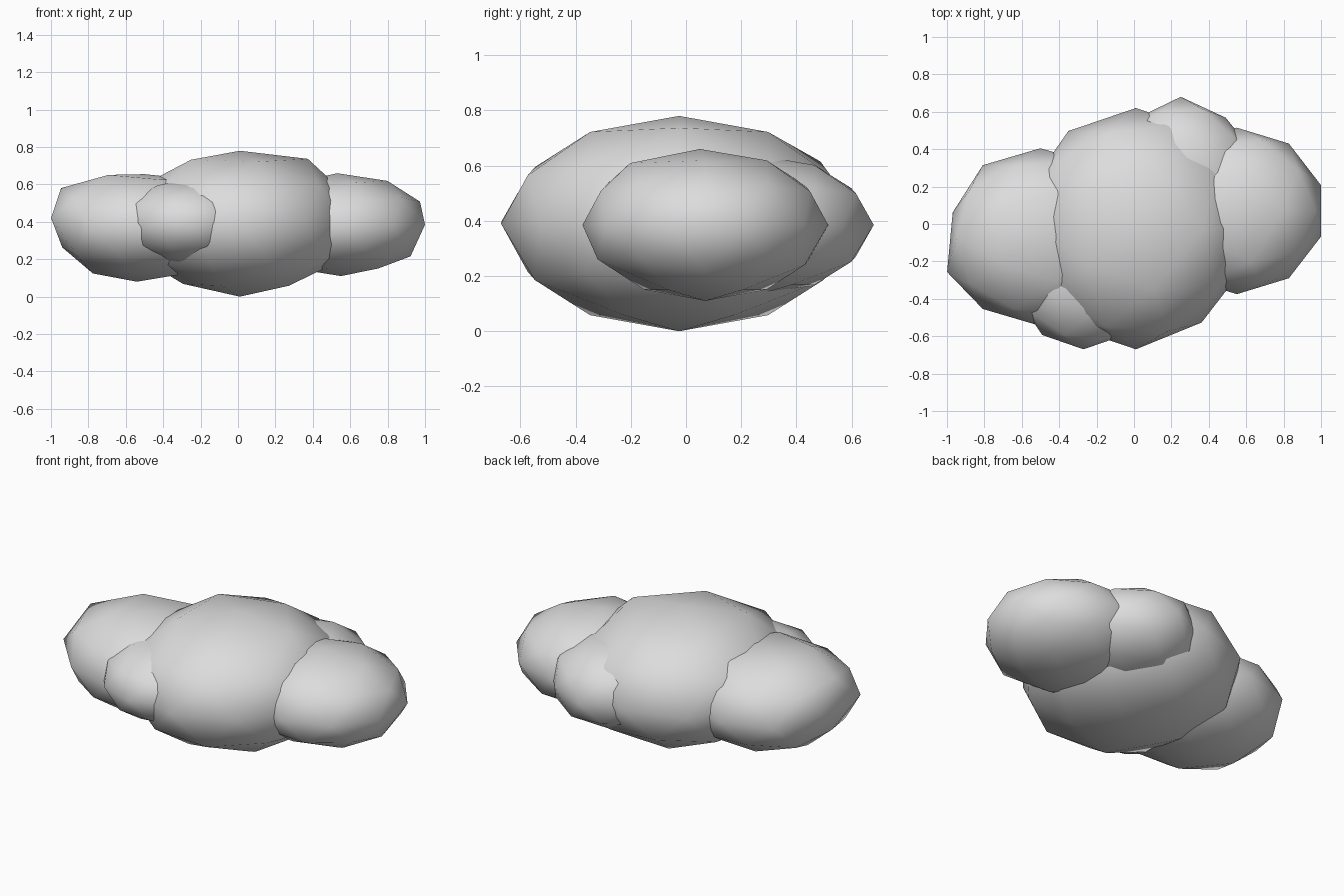
import bpy
from mathutils import Vector

# one pale grey for the whole cloud
grey = bpy.data.materials.new("cloud_grey")
grey.diffuse_color = (0.72, 0.72, 0.72, 1)


def puff(name, centre, radii, dents=()):
    """Low-poly, smooth-shaded ellipsoid; dents are (direction, offset) corner shifts."""
    bpy.ops.mesh.primitive_ico_sphere_add(subdivisions=2, radius=1)
    ob = bpy.context.object
    ob.name = name
    verts = ob.data.vertices
    picked = [(min(verts, key=lambda v: (v.co - Vector(d)).length).index, Vector(o))
              for d, o in dents]
    for v in verts:
        v.co = [c + r * k for c, r, k in zip(centre, radii, v.co)]
    for i, offset in picked:
        verts[i].co += offset
    ob.data.materials.append(grey)
    bpy.ops.object.shade_smooth()
    return ob


# large middle puff
puff("middle_puff", (0.01, -0.025, 0.39), (0.615, 0.645, 0.39), [
    ((.526, 0, .851), (.04, 0, .015)), ((-.425, .309, .851), (0, 0, .01)),
    ((-.425, -.309, .851), (0, 0, .01)), ((-.263, .809, .526), (0, -.01, .02)),
    ((.588, -.809, 0), (-.01, .02, 0)), ((-.526, 0, -.851), (.02, 0, .01))])

# side puffs
puff("left_puff", (-0.50, -0.07, 0.375), (0.525, 0.475, 0.295), [
    ((-.951, -.309, 0), (0, -.04, .045)), ((-.951, .309, 0), (.03, -.015, .03)),
    ((-.851, 0, .526), (0, 0, .05)), ((0, 0, 1), (0, 0, -.015)),
    ((-.425, .309, .851), (.03, 0, .025)), ((-.425, -.309, .851), (.03, 0, .025)),
    ((-.724, .526, .447), (0, 0, .02)), ((-.724, -.526, .447), (0, 0, .02)),
    ((-.894, 0, -.447), (.03, 0, .02)), ((0, 0, -1), (-.04, 0, 0))])
puff("right_puff", (0.55, 0.07, 0.385), (0.473, 0.445, 0.275), [
    ((.851, 0, -.526), (-.03, 0, -.025)), ((.163, -.5, .851), (0, -.05, -.01)),
    ((.276, -.851, -.447), (0, -.03, .02)), ((0, 0, 1), (-.02, -.02, 0))])

# small filler puffs
puff("front_puff", (-0.27, -0.27, 0.395), (0.375, 0.40, 0.235))
puff("back_puff", (0.25, 0.25, 0.385), (0.41, 0.43, 0.255), [
    ((.588, .809, 0), (0, -.03, 0)), ((-.588, .809, 0), (.03, -.02, 0))])
